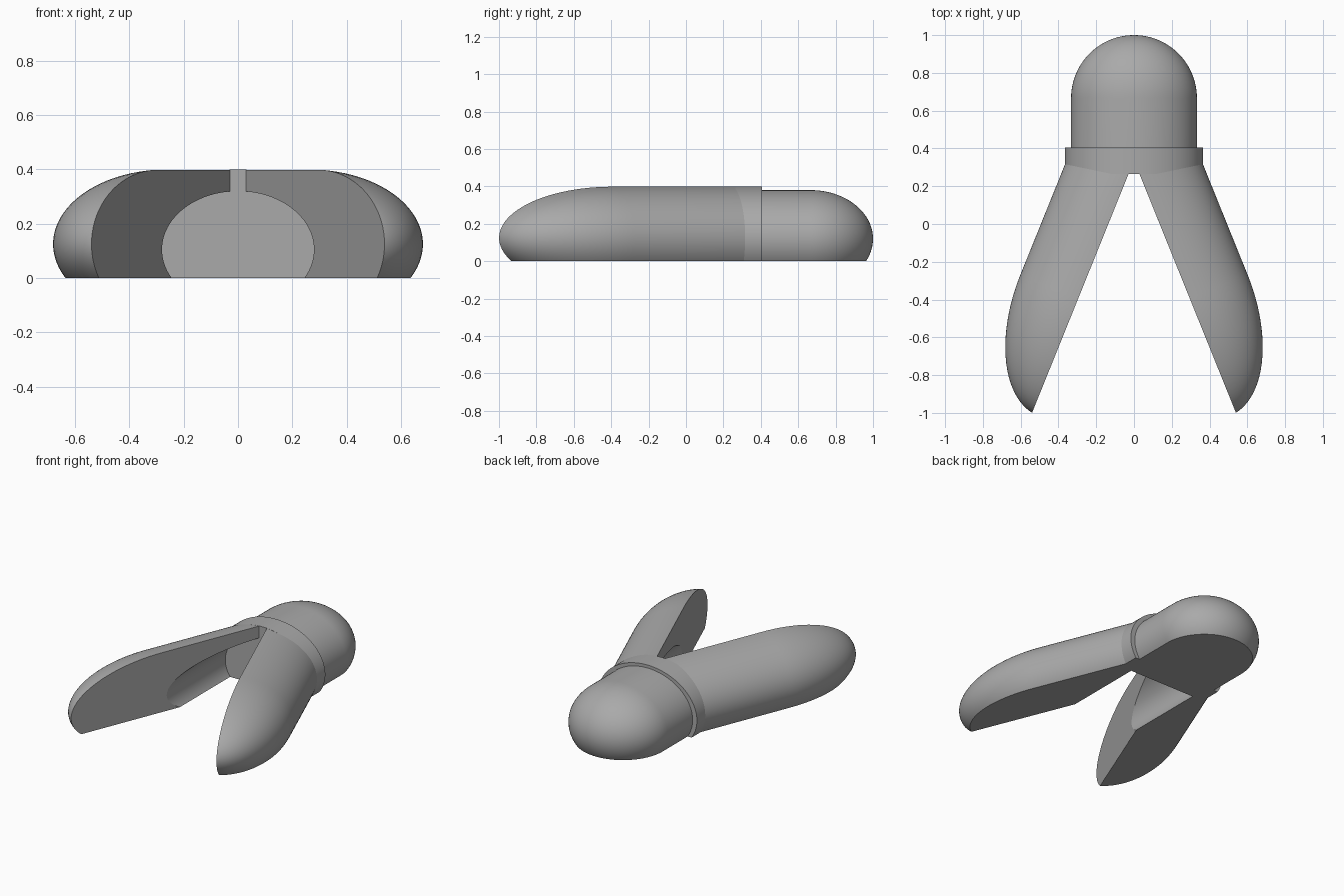
import bpy, bmesh, math
from mathutils import Matrix, Vector

cube = bpy.data.objects.get("Cube")
if cube:
    bpy.data.objects.remove(cube)

grey = bpy.data.materials.new("plain_grey")
grey.use_nodes = True
COLOUR = (0.40, 0.40, 0.40, 1)
grey.diffuse_color = COLOUR
grey.node_tree.nodes["Principled BSDF"].inputs["Base Color"].default_value = COLOUR


def capsule(name, centre, size, angle, cuts):
    """Bar with one domed end, pointing along +y before turning, trimmed by planes.
    size is half width, dome length, half height; each cut is (point, outward normal)."""
    bm = bmesh.new()
    bmesh.ops.create_uvsphere(bm, u_segments=96, v_segments=48, radius=1,
                              matrix=Matrix.Rotation(-math.pi / 2, 4, 'X'))
    bmesh.ops.delete(bm, geom=[v for v in bm.verts if v.co.y < -0.001], context='VERTS')
    bmesh.ops.scale(bm, vec=size, verts=bm.verts)
    # straight shaft behind the dome
    rim = [e for e in bm.edges if e.is_boundary]
    shaft = bmesh.ops.extrude_edge_only(bm, edges=rim)["geom"]
    bmesh.ops.translate(bm, vec=(0, -2, 0),
                        verts=[g for g in shaft if isinstance(g, bmesh.types.BMVert)])
    bmesh.ops.holes_fill(bm, edges=[e for e in bm.edges if e.is_boundary])
    bmesh.ops.transform(bm, verts=bm.verts,
                        matrix=Matrix.Translation(centre) @ Matrix.Rotation(angle, 4, 'Z'))
    for point, normal in cuts:
        bmesh.ops.bisect_plane(bm, geom=bm.verts[:] + bm.edges[:] + bm.faces[:],
                               plane_co=point, plane_no=normal, clear_outer=True)
        bmesh.ops.holes_fill(bm, edges=[e for e in bm.edges if e.is_boundary])
    bmesh.ops.recalc_face_normals(bm, faces=bm.faces)
    mesh = bpy.data.meshes.new(name)
    bm.to_mesh(mesh)
    bm.free()
    mesh.materials.append(grey)
    obj = bpy.data.objects.new(name, mesh)
    bpy.context.collection.objects.link(obj)
    return obj


def select(obj):
    bpy.ops.object.select_all(action='DESELECT')
    obj.select_set(True)
    bpy.context.view_layer.objects.active = obj


GROUND = ((0, 0, 0), (0, 0, -1))
PLUG_Y, COLLAR_Y = 0.265, 0.405
FRONT, BACK = (0, -1, 0), (0, 1, 0)
SPREAD = math.radians(22)

# Rounded head and the slightly wider collar in front of it
head = capsule("head", (0, 0.667, 0.12), (0.333, 0.333, 0.26), 0,
               [GROUND, ((0, 0.35, 0), FRONT)])
collar = capsule("collar", (0, 1, 0.125), (0.365, 0.3, 0.275), 0,
                 [GROUND, ((0, PLUG_Y, 0), FRONT), ((0, COLLAR_Y, 0), BACK)])
parts = [head, collar]

# Elliptical hollow between the legs
cavity = capsule("cavity_cutter", (0, -1, 0.105), (0.28, 0.3, 0.215), math.pi,
                 [((0, PLUG_Y, 0), BACK)])
cavity.hide_render = True

# Splayed legs, flat on the inside and domed at the tips
for side, name in ((1, "left_leg"), (-1, "right_leg")):
    out = Vector((side * math.cos(SPREAD), math.sin(SPREAD), 0))
    along = Vector((side * math.sin(SPREAD), -math.cos(SPREAD), 0))
    centre = out * 0.09 + along * 0.475 + Vector((0, 0, 0.125))
    leg = capsule(name, centre, (0.367, 0.657, 0.275), math.pi + side * SPREAD,
                  [GROUND, (out * 0.126, -out), ((0, 0.38, 0), BACK)])
    select(leg)
    cut = leg.modifiers.new("hollow", 'BOOLEAN')
    cut.operation = 'DIFFERENCE'
    cut.solver = 'EXACT'
    cut.object = cavity
    bpy.ops.object.modifier_apply(modifier=cut.name)
    parts.append(leg)

bpy.data.objects.remove(cavity)

for part in parts:
    select(part)
    bpy.ops.object.shade_smooth_by_angle(angle=math.radians(18))
